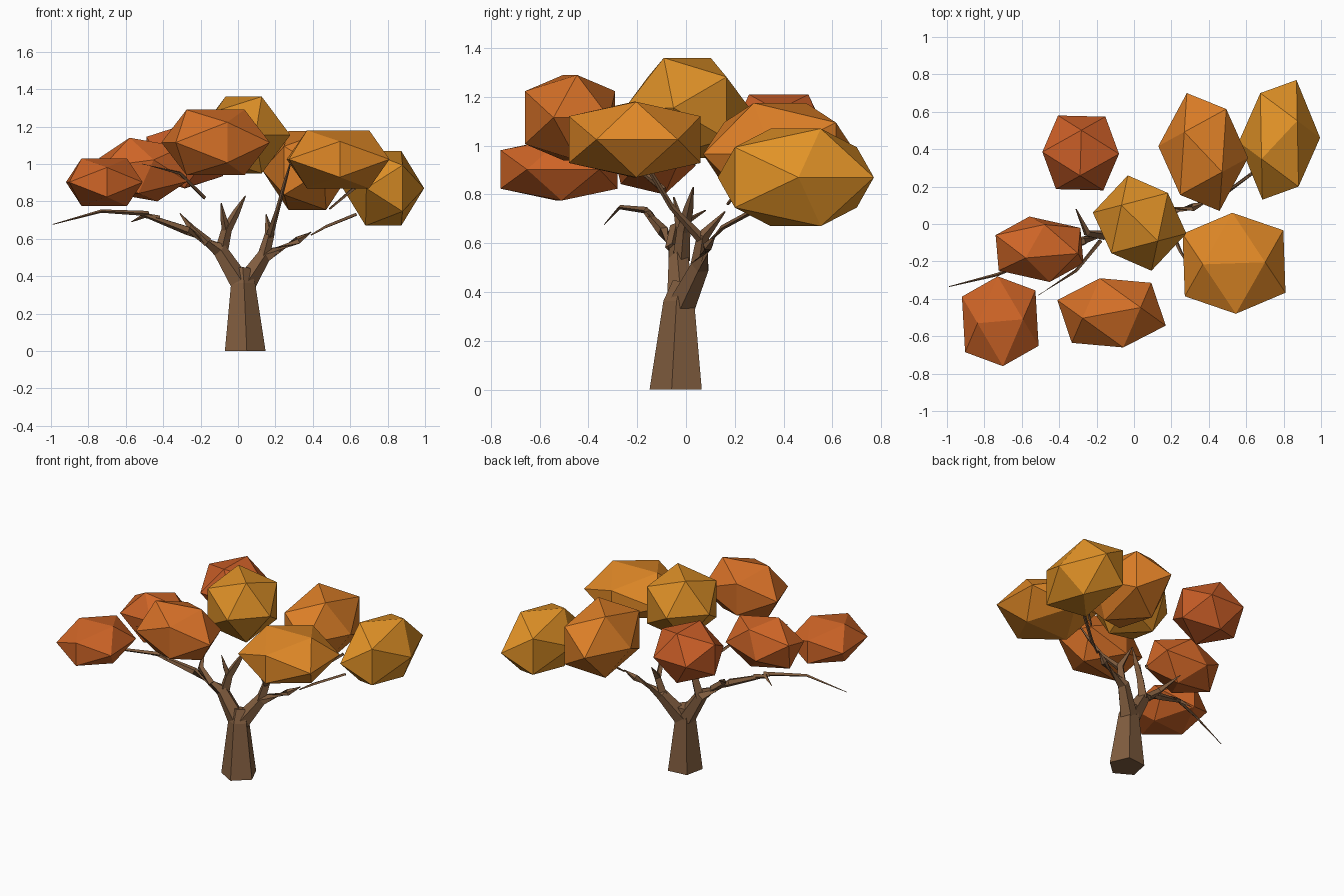
import bpy, bmesh, math
from mathutils import Vector, Euler

PHI = (1 + 5 ** 0.5) / 2


def material(name, rgb):
    mat = bpy.data.materials.new(name)
    mat.diffuse_color = (*rgb, 1)
    return mat


def add_object(name, bm, mat):
    bmesh.ops.recalc_face_normals(bm, faces=bm.faces[:])
    mesh = bpy.data.meshes.new(name)
    bm.to_mesh(mesh)
    bm.free()
    mesh.materials.append(mat)
    obj = bpy.data.objects.new(name, mesh)
    bpy.context.collection.objects.link(obj)
    return obj


# Leaf clump: a turned icosahedron stretched to fill a box
def leaf_clump(name, low, high, turn, rgb):
    rot = Euler([math.radians(d) for d in turn]).to_matrix()
    pts = []
    for s in (-1, 1):
        for t in (-PHI, PHI):
            pts += [rot @ Vector(p) for p in ((s, t, 0), (0, s, t), (t, 0, s))]
    bm = bmesh.new()
    for p in pts:
        co = []
        for i in range(3):
            reach = max(q[i] for q in pts)
            co.append((low[i] + high[i]) / 2 + p[i] / reach * (high[i] - low[i]) / 2)
        bm.verts.new(co)
    bmesh.ops.convex_hull(bm, input=bm.verts[:])
    add_object(name, bm, material(name, rgb))


# Limb: flat-sided tube through (x, y, z, radius) points
def limb(name, path, sides, mat, spin=0.0):
    pts = [Vector(p[:3]) for p in path]
    bm = bmesh.new()
    rings = []
    for i, p in enumerate(pts):
        axis = (pts[min(i + 1, len(pts) - 1)] - pts[max(i - 1, 0)]).normalized()
        if i == 0 and p.z == 0:
            axis = Vector((0, 0, 1))
        u = (Vector((1, 0, 0)) - axis * axis.x) if abs(axis.x) < 0.8 else Vector((0, 1, 0)) - axis * axis.y
        if abs(axis.x) >= 0.8:
            u = axis.cross(u)
        u.normalize()
        v = axis.cross(u)
        ring = []
        for k in range(sides):
            ang = math.radians(spin) + math.tau * k / sides
            ring.append(bm.verts.new(p + (u * math.cos(ang) + v * math.sin(ang)) * path[i][3]))
        rings.append(ring)
    for a, b in zip(rings, rings[1:]):
        for k in range(sides):
            j = (k + 1) % sides
            bm.faces.new((a[k], a[j], b[j], b[k]))
    bm.faces.new(rings[0])
    bm.faces.new(rings[-1])
    add_object(name, bm, mat)


bark = material("bark", (0.22, 0.11, 0.05))

# Trunk
limb("trunk", [(0.035, -0.035, 0, 0.115), (0.025, -0.025, 0.36, 0.068),
               (0.02, -0.01, 0.44, 0.045)], 5, bark, -12)

# Main forks
limb("left_fork", [(0.01, -0.02, 0.36, 0.06), (-0.1, -0.03, 0.54, 0.042),
                   (-0.27, -0.09, 0.645, 0.025), (-0.52, -0.17, 0.735, 0.01)], 5, bark)
limb("right_fork", [(0.04, -0.01, 0.36, 0.058), (0.14, 0.06, 0.51, 0.04),
                    (0.32, 0.09, 0.59, 0.022), (0.39, 0.12, 0.635, 0.004)], 5, bark)

# Upright branches
limb("left_upright", [(-0.09, -0.02, 0.53, 0.036), (-0.06, -0.01, 0.65, 0.028),
                      (-0.01, 0.01, 0.74, 0.02), (0.04, 0.03, 0.83, 0.003)], 4, bark)
limb("left_upright_twig", [(-0.06, -0.01, 0.63, 0.024), (-0.075, -0.03, 0.7, 0.018),
                           (-0.09, -0.05, 0.79, 0.003)], 4, bark)
limb("right_upright", [(0.135, 0.05, 0.5, 0.034), (0.17, 0.07, 0.63, 0.026),
                       (0.15, 0.16, 0.73, 0.003)], 4, bark)

# Thin outer branches and twigs
limb("left_tip", [(-0.48, -0.16, 0.735, 0.014), (-0.73, -0.27, 0.748, 0.009),
                  (-0.99, -0.335, 0.677, 0.002)], 4, bark)
limb("left_stub", [(-0.42, -0.14, 0.71, 0.014), (-0.5, -0.15, 0.725, 0.014),
                   (-0.57, -0.12, 0.69, 0.002)], 4, bark)
limb("left_back_twig", [(-0.16, -0.06, 0.58, 0.026), (-0.25, -0.05, 0.66, 0.02),
                        (-0.31, 0.08, 0.735, 0.003)], 4, bark)
limb("left_front_branch", [(-0.18, -0.09, 0.82, 0.012), (-0.31, -0.25, 0.95, 0.009),
                           (-0.51, -0.38, 1.0, 0.002)], 4, bark)
limb("right_front_branch", [(0.17, 0.06, 0.62, 0.02), (0.21, -0.06, 0.75, 0.012),
                            (0.25, -0.15, 0.9, 0.009), (0.29, -0.22, 1.04, 0.003)], 4, bark)
limb("right_tip", [(0.39, 0.11, 0.62, 0.004), (0.47, 0.15, 0.665, 0.01),
                   (0.63, 0.27, 0.73, 0.01)], 4, bark)
limb("right_twig", [(0.49, 0.17, 0.76, 0.006), (0.62, 0.26, 0.87, 0.01)], 4, bark)

# Leaf clumps, rust on the left to gold on the right
leaf_clump("leaves_far_left", (-0.92, -0.76, 0.775), (-0.51, -0.28, 1.03), (0, 0, 94), (0.63, 0.13, 0.02))
leaf_clump("leaves_left", (-0.74, -0.31, 0.80), (-0.27, 0.04, 1.14), (-13, -10.6, -18.4), (0.62, 0.13, 0.02))
leaf_clump("leaves_back_left", (-0.49, 0.18, 0.87), (-0.08, 0.58, 1.21), (0, 0, -1.5), (0.58, 0.11, 0.02))
leaf_clump("leaves_front", (-0.41, -0.66, 0.94), (0.17, -0.29, 1.29), (0, 0, 104), (0.66, 0.16, 0.02))
leaf_clump("leaves_top", (-0.22, -0.25, 0.95), (0.28, 0.26, 1.36), (0, 0, 46), (0.70, 0.27, 0.02))
leaf_clump("leaves_back_right", (0.13, 0.07, 0.755), (0.61, 0.70, 1.175), (0, 0, 53), (0.72, 0.21, 0.02))
leaf_clump("leaves_far_right", (0.56, 0.13, 0.67), (0.995, 0.77, 1.07), (0, 0, 123.5), (0.76, 0.29, 0.02))
leaf_clump("leaves_right", (0.26, -0.48, 0.87), (0.81, 0.06, 1.18), (0, 0, 92), (0.75, 0.25, 0.02))
